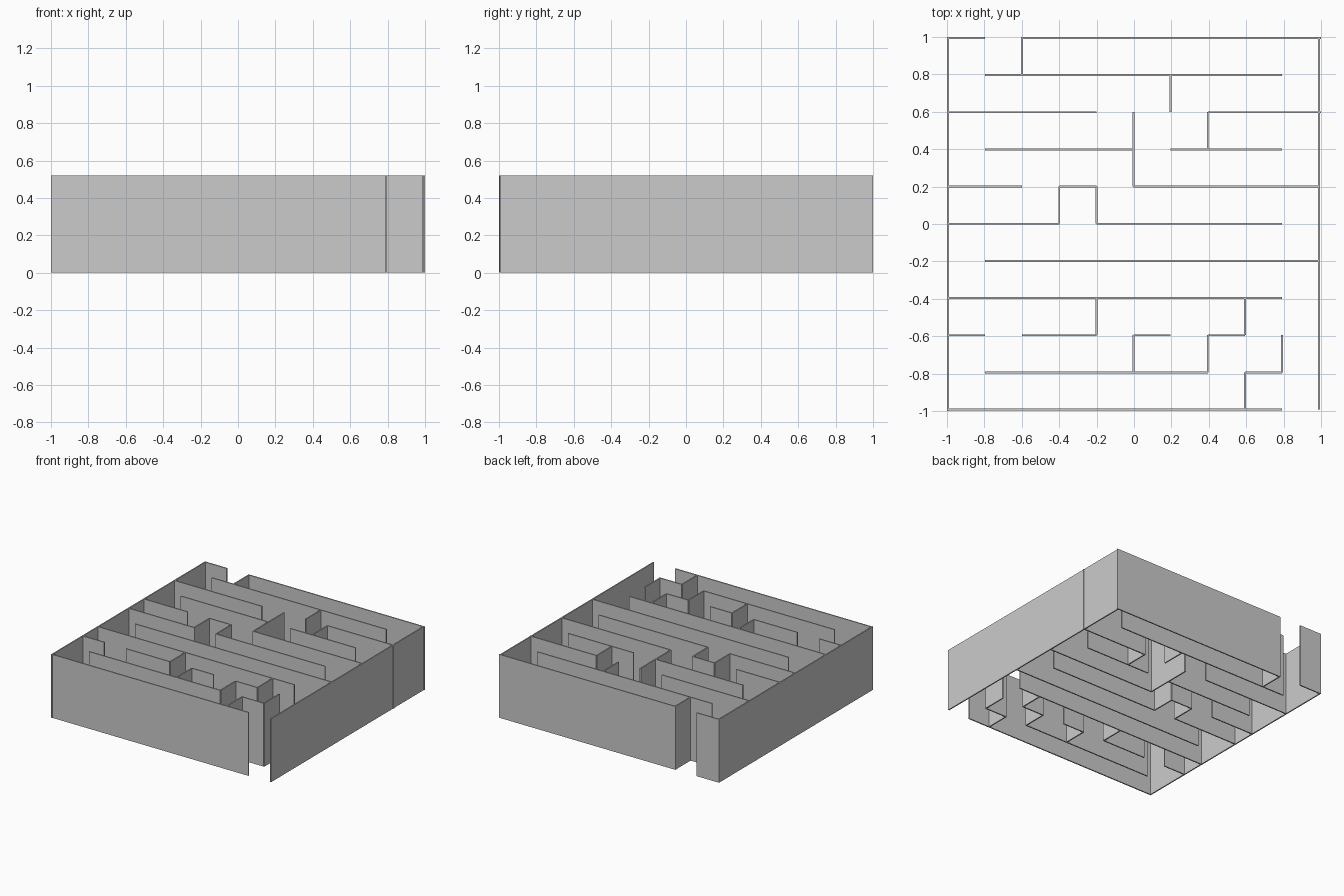
import bpy, bmesh
from mathutils import Matrix

if "Cube" in bpy.data.objects:
    bpy.data.objects.remove(bpy.data.objects["Cube"])

HEIGHT, THICK = 0.52, 0.01


def gx(i):
    return -0.995 + 0.1985 * i


def gy(j):
    return -0.992 + 0.1987 * j


def walls(name, boxes):
    """One mesh object made of upright slabs (x0, x1, y0, y1)."""
    bm = bmesh.new()
    for x0, x1, y0, y1 in boxes:
        m = (Matrix.Translation(((x0 + x1) / 2, (y0 + y1) / 2, HEIGHT / 2))
             @ Matrix.Diagonal((x1 - x0, y1 - y0, HEIGHT, 1)))
        bmesh.ops.create_cube(bm, size=1, matrix=m)
    mesh = bpy.data.meshes.new(name)
    bm.to_mesh(mesh)
    bm.free()
    bpy.context.collection.objects.link(bpy.data.objects.new(name, mesh))


T = THICK / 2


def row(j, a, b):
    # rows meeting the right wall poke slightly through it
    x1 = 1.0 if (b == 10 and j in (8, 10)) else gx(b)
    return (gx(a) - (T if a == 0 else 0), x1, gy(j) - T, gy(j) + T)


def column(i, a, b):
    y0 = -1.0 if (a == 0 and i == 0) else gy(a)
    return (gx(i) - T, gx(i) + T, y0, gy(b) + (T if b == 10 else 0))


# Maze plan on a 10 x 10 grid: line index -> (start, end) runs
rows = {
    9: [(1, 9)],
    8: [(0, 4), (7, 10)],
    7: [(1, 5), (6, 9)],
    6: [(0, 2), (3, 4), (5, 10)],
    5: [(0, 3), (4, 9)],
    4: [(1, 10)],
    3: [(0, 9)],
    2: [(0, 1), (2, 4), (5, 6), (7, 8)],
    1: [(1, 7), (8, 9)],
}
columns = {
    2: [(9, 10)],
    3: [(5, 6)],
    4: [(5, 6), (2, 3)],
    5: [(6, 8), (1, 2)],
    6: [(8, 9)],
    7: [(7, 8), (1, 2)],
    8: [(2, 3), (0, 1)],
    9: [(1, 2)],
}

# Outer walls with entrance and exit gaps
walls("front_wall", [row(0, 0, 9)])
walls("back_wall", [row(10, 0, 1), row(10, 2, 10)])
walls("left_wall", [column(0, 0, 10)])
walls("right_wall", [column(10, 0, 10)])

# Inner partitions
walls("cross_partitions", [row(j, *r) for j, runs in rows.items() for r in runs])
walls("lengthwise_partitions", [column(i, *r) for i, runs in columns.items() for r in runs])
